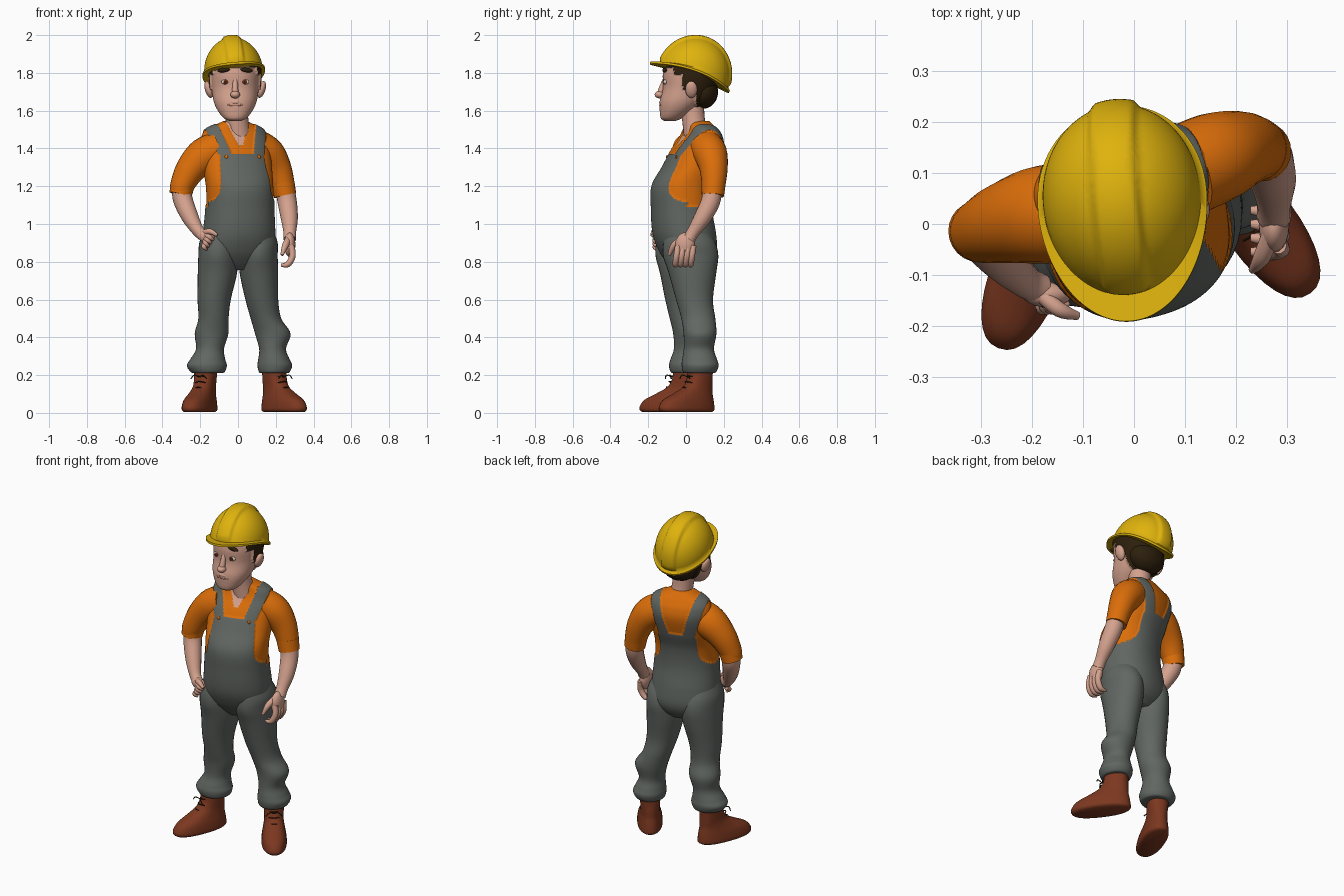
import bpy
import bmesh
from math import sin, cos, pi, radians, copysign
from mathutils import Vector, Matrix

if "Cube" in bpy.data.objects:
    bpy.data.objects.remove(bpy.data.objects["Cube"])


def material(name, *rgb):
    m = bpy.data.materials.new(name)
    m.use_nodes = True
    m.diffuse_color = (*rgb, 1)
    m.node_tree.nodes["Principled BSDF"].inputs["Base Color"].default_value = (*rgb, 1)
    return m


ORANGE = material("orange shirt", .71, .155, .003)
GREY = material("grey denim", .12, .135, .123)
YELLOW = material("yellow helmet", .74, .45, .004)
SKIN = material("skin", .66, .36, .27)
BOOT = material("brown leather", .2, .039, .014)
HAIR = material("dark hair", .026, .014, .004)
WHITE = material("eye white", .75, .68, .6)
LIP = material("lip", .45, .21, .15)


def finish(name, bm, mats, matrix=Matrix()):
    """Turn a bmesh into a smooth object with sharp creases."""
    bmesh.ops.recalc_face_normals(bm, faces=bm.faces[:])
    bm.transform(matrix)
    for f in bm.faces:
        f.smooth = True
    for e in bm.edges:
        e.smooth = e.calc_face_angle(0) < .9
    me = bpy.data.meshes.new(name)
    bm.to_mesh(me)
    bm.free()
    for m in mats:
        me.materials.append(m)
    ob = bpy.data.objects.new(name, me)
    bpy.context.collection.objects.link(ob)
    return ob


def spline(rows, n):
    """Catmull-Rom interpolation of rows of numbers."""
    out = []
    last = len(rows) - 1
    for i in range(last):
        a, b, c, d = (rows[min(max(i + k, 0), last)] for k in (-1, 0, 1, 2))
        for k in range(n):
            t = k / n
            out.append([q + t / 2 * (r - p + t * (2*p - 5*q + 4*r - s + t * (3*(q - r) + s - p)))
                        for p, q, r, s in zip(a, b, c, d)])
    return out + [list(rows[-1])]


def loft(rings):
    """Skin closed rings of points, capping both ends."""
    bm = bmesh.new()
    vs = [[bm.verts.new(p) for p in ring] for ring in rings]
    n = len(vs[0])
    for a, b in zip(vs, vs[1:]):
        for i in range(n):
            j = (i + 1) % n
            bm.faces.new((a[i], a[j], b[j], b[i]))
    bm.faces.new(vs[0][::-1])
    bm.faces.new(vs[-1])
    bm.normal_update()
    return bm


def body(rows, n=6, segs=32, power=2):
    """Loft of level ovals; each row is z, x, y, half width, half depth."""
    def oval(z, x, y, rx, ry):
        pts = []
        for i in range(segs):
            c, s = cos(2*pi*i/segs), sin(2*pi*i/segs)
            pts.append((x + rx*copysign(abs(c)**(2/power), c),
                        y + ry*copysign(abs(s)**(2/power), s), z))
        return pts
    return loft([oval(*r) for r in spline(rows, n)])


def tube(name, path, mat, n=5, segs=16, matrix=Matrix()):
    """Round limb along a path; each row is x, y, z, radius."""
    rows = spline(path, n)
    rings = []
    for i, r in enumerate(rows):
        t = Vector(rows[min(i + 1, len(rows) - 1)][:3]) - Vector(rows[max(i - 1, 0)][:3])
        side = t.orthogonal() if abs(t.normalized().y) > .95 else t.cross(Vector((0, 1, 0)))
        side.normalize()
        up = t.normalized().cross(side)
        rings.append([Vector(r[:3]) + r[3]*(side*cos(2*pi*k/segs) + up*sin(2*pi*k/segs))
                      for k in range(segs)])
    return finish(name, loft(rings), [mat], matrix)


def ball(name, loc, scale, mat, tilt=0):
    bm = bmesh.new()
    bmesh.ops.create_uvsphere(bm, u_segments=20, v_segments=12, radius=1)
    mtx = Matrix.Translation(loc) @ Matrix.Rotation(tilt, 4, 'Y') @ Matrix.Diagonal((*scale, 1))
    return finish(name, bm, [mat], mtx)


def paint_raised(bm, rule, index, height):
    """Colour faces chosen by a rule and lift them off the surface."""
    chosen = [f for f in bm.faces if rule(f.calc_center_median())]
    for f in chosen:
        f.material_index = index
    moves = {v: v.normal.copy() for f in chosen for v in f.verts}
    for v, nrm in moves.items():
        v.co += nrm * height


# Torso: shirt with bib overalls, straps and open collar, twisted to its left
torso = body([(.76, 0, .01, .09, .07), (.8, 0, .01, .15, .11), (.86, 0, 0, .186, .143),
              (.95, 0, -.02, .187, .158), (1.08, 0, -.035, .178, .153), (1.2, 0, -.03, .178, .155),
              (1.3, 0, .015, .185, .142), (1.4, 0, .055, .187, .125), (1.46, 0, .072, .178, .1),
              (1.5, 0, .07, .155, .08), (1.53, 0, .06, .095, .068), (1.545, 0, .055, .06, .06)],
             n=14, segs=208, power=2.2)


def is_overalls(p):
    u, z = abs(p.x), p.z
    front = p.y < .04 - max(0, 1.3 - z) * .5
    if z < (1.37 if front else 1.31):
        edge = .116 + (1.37 - z) * .1 if front else .108
        return u < edge + .08 * (max(0, 1.18 - z) / .1) ** 2 or z < 1.085
    return abs(u - .092 - (z - 1.37) * .29) < .032


def is_collar(p):
    return p.y < .05 and p.z > 1.42 and abs(p.x) < .012 + (p.z - 1.42) * .42


paint_raised(torso, is_collar, 2, -.002)
paint_raised(torso, is_overalls, 1, .005)
twist = Matrix.Translation((0, .01, 0)) @ Matrix.Rotation(radians(16), 4, 'Z')
button_spots = []
for u in (-.092, .092):
    near = min((v.co for v in torso.verts if v.co.y < .02),
               key=lambda c: abs(c.x - u) + abs(c.z - 1.352))
    button_spots.append(twist @ near)
finish("torso", torso, [ORANGE, GREY, SKIN], twist)
for spot in button_spots:
    ball("bib_button", spot, (.01, .005, .01), ORANGE)

# Trouser legs with creased knees and rolled cuffs
legs = {
    "right_leg": [(.97, -.1, -.025, .08, .11), (.9, -.105, -.018, .1, .14), (.83, -.106, -.013, .104, .148),
                  (.74, -.109, -.008, .104, .13), (.6, -.126, -.01, .088, .1),
                  (.5, -.13, -.002, .08, .084), (.42, -.14, .018, .089, .086),
                  (.34, -.148, .014, .074, .078), (.285, -.16, .008, .092, .09),
                  (.25, -.165, .006, .106, .096), (.215, -.16, .005, .088, .085),
                  (.21, -.16, .005, .06, .06)],
    "left_leg": [(.97, .105, .005, .08, .11), (.9, .11, .018, .1, .138), (.83, .108, .025, .102, .146),
                 (.74, .111, .034, .102, .126), (.6, .126, .045, .087, .098),
                 (.5, .148, .065, .081, .09), (.42, .184, .074, .094, .087),
                 (.34, .183, .068, .071, .08), (.285, .19, .072, .083, .092),
                 (.25, .195, .075, .092, .098), (.215, .192, .072, .08, .086),
                 (.21, .192, .072, .06, .06)],
}
for name, rows in legs.items():
    finish(name, body(rows), [GREY])

# Boots with laces, toes turned out
for side, x, y, turn in (("right", -.172, 0, -21), ("left", .192, .075, 36)):
    place = Matrix.Translation((x, y, 0)) @ Matrix.Rotation(radians(turn), 4, 'Z')
    boot = body([(.005, 0, -.088, .06, .158), (.015, 0, -.088, .07, .17), (.035, 0, -.088, .071, .17),
                 (.07, 0, -.077, .066, .154), (.105, 0, -.045, .058, .115), (.14, 0, -.015, .054, .084),
                 (.19, 0, -.002, .057, .069), (.25, 0, 0, .062, .068)], n=4, power=2.3)
    finish(side + "_boot", boot, [BOOT], place)
    for k in range(3):
        z, front = .13 + .03*k, -.108 + .015*k
        tube(side + "_lace", [(-.03, front + .02, z, .003), (0, front - .003, z + .006, .003),
                              (.03, front + .02, z, .003)], HAIR, segs=6, matrix=place)
    for d in (-1, 1):
        tube(side + "_lace_bow", [(0, -.08, .19, .003), (d*.025, -.1, .2, .003),
                                  (d*.045, -.1, .18, .003)], HAIR, segs=6, matrix=place)

# Arms: sloping short sleeves with a hem, bare forearms
tube("right_sleeve", [(-.1, .025, 1.395, .096), (-.18, .018, 1.36, .096), (-.25, .003, 1.29, .08),
                      (-.293, -.012, 1.21, .065), (-.303, -.015, 1.165, .058)], ORANGE, segs=24)
tube("left_sleeve", [(.1, .105, 1.41, .09), (.16, .13, 1.37, .089), (.208, .146, 1.295, .075),
                     (.24, .146, 1.2, .062), (.248, .142, 1.155, .057)], ORANGE, segs=24)
tube("right_sleeve_hem", [(-.287, -.008, 1.23, .064), (-.305, -.015, 1.155, .06)], ORANGE, segs=24)
tube("left_sleeve_hem", [(.236, .146, 1.215, .064), (.25, .142, 1.15, .059)], ORANGE, segs=24)
tube("right_forearm", [(-.298, -.012, 1.2, .052), (-.292, -.025, 1.13, .052), (-.255, -.07, 1.04, .045),
                       (-.215, -.11, .97, .033), (-.185, -.128, .94, .031)], SKIN)
tube("left_forearm", [(.245, .14, 1.2, .05), (.26, .13, 1.12, .051), (.272, .085, 1.03, .045),
                      (.274, .04, .96, .034), (.274, .015, .92, .034)], SKIN)

# Right hand hooked into the pocket
ball("right_palm", (-.17, -.138, .935), (.05, .025, .034), SKIN, tilt=.3)
tube("right_thumb", [(-.18, -.14, .955, .015), (-.145, -.168, .96, .015), (-.11, -.18, .94, .008)], SKIN)
for i in range(4):
    z = .945 - .017*i
    tube("right_finger", [(-.175, -.145, z, .014), (-.15 - .01*i, -.165, z - .015, .013),
                          (-.13 - .012*i, -.155, z - .03, .007)], SKIN, segs=10)

# Left hand hanging, fingers curled inward
ball("left_palm", (.274, -.004, .89), (.03, .052, .065), SKIN)
tube("left_thumb", [(.268, -.02, .92, .018), (.25, -.065, .885, .017), (.232, -.09, .835, .008)], SKIN)
for i in range(4):
    y = -.042 + .027*i
    tube("left_finger", [(.282, y, .885, .017), (.288, y - .008, .83, .017),
                         (.264, y - .014, .787, .016), (.228, y - .012, .782, .008)], SKIN, segs=10)

# Head, with hair around the back and temples
tube("neck", [(.005, .055, 1.46, .066), (-.005, .04, 1.55, .06), (-.015, .03, 1.66, .065)], SKIN, segs=24)
head = body([(1.545, 0, -.085, .028, .028), (1.56, 0, -.077, .06, .056), (1.6, 0, -.05, .092, .089),
             (1.65, 0, -.022, .114, .116), (1.72, 0, .012, .125, .134), (1.8, 0, .022, .13, .144),
             (1.87, 0, .03, .12, .13), (1.94, 0, .03, .06, .07)], n=14, segs=112, power=2.15)


def is_hair(p):
    fringe = p.z > 1.83 or (p.z > 1.795 and p.y > -.06)
    return fringe or (p.y > .05 and p.z > 1.625) or (p.z > 1.715 and p.y > -.015)


paint_raised(head, is_hair, 1, .01)
MID = -.015
finish("head", head, [SKIN, HAIR], Matrix.Translation((MID, 0, 0)))
ball("nape_hair", (MID, .09, 1.7), (.114, .08, .09), HAIR)
ball("nose_tip", (MID, -.138, 1.685), (.026, .028, .02), SKIN)
tube("nose_bridge", [(MID, -.106, 1.775, .012), (MID, -.124, 1.73, .015), (MID, -.136, 1.69, .018)], SKIN)
ball("chin", (MID, -.103, 1.58), (.045, .034, .028), SKIN)
ball("upper_lip", (MID, -.108, 1.645), (.05, .034, .018), SKIN)
tube("mouth", [(MID - .058, -.113, 1.642, .003), (MID - .03, -.134, 1.63, .005),
               (MID + .03, -.134, 1.63, .005), (MID + .058, -.113, 1.642, .003)], LIP, segs=8)
for s, side in ((-1, "right"), (1, "left")):
    ball(side + "_ear", (MID + s*.14, .028, 1.712), (.02, .032, .046), SKIN, tilt=s*.3)
    ball(side + "_eye", (MID + s*.053, -.11, 1.752), (.021, .01, .013), WHITE)
    ball(side + "_iris", (MID + s*.051, -.118, 1.752), (.012, .004, .012), BOOT)
    ball(side + "_pupil", (MID + s*.051, -.121, 1.752), (.005, .003, .006), HAIR)
    ball(side + "_eyebrow", (MID + s*.06, -.113, 1.815), (.034, .012, .012), HAIR, tilt=s*.12)

# Hard hat: longer brim in front, rim arched over the ears, raised centre ridge
RX, RY, RISE, SEGS = .155, .192, .208, 128
profile = [(.93, -.004, 0), (1.07, -.01, .034), (1.075, .002, .036), (1, .014, 0)]
profile += [(cos(a), .01 + RISE * sin(a), 0) for a in (pi/2 * k/24 for k in range(2, 24))]
profile.append((.02, .01 + RISE, 0))
rings = []
for scale, z, peak in profile:
    ring = []
    for i in range(SEGS):
        c, s = cos(2*pi*i/SEGS), sin(2*pi*i/SEGS)
        arch = .028 * c*c * (1 - z/RISE) * scale
        ring.append((RX*scale*c, RY*scale*s - peak*max(0, -s), z + arch))
    rings.append(ring)
helmet = loft(rings)
for v in helmet.verts:
    if v.co.z > .035:
        v.co *= 1 + .055 * min(1, max(0, (.05 - abs(v.co.x)) / .014))
pose = (Matrix.Translation((MID - .005, .037, 1.774)) @ Matrix.Rotation(radians(5), 4, 'Z')
        @ Matrix.Rotation(radians(-4), 4, 'Y') @ Matrix.Rotation(radians(-20), 4, 'X'))
finish("hard_hat", helmet, [YELLOW], pose)
